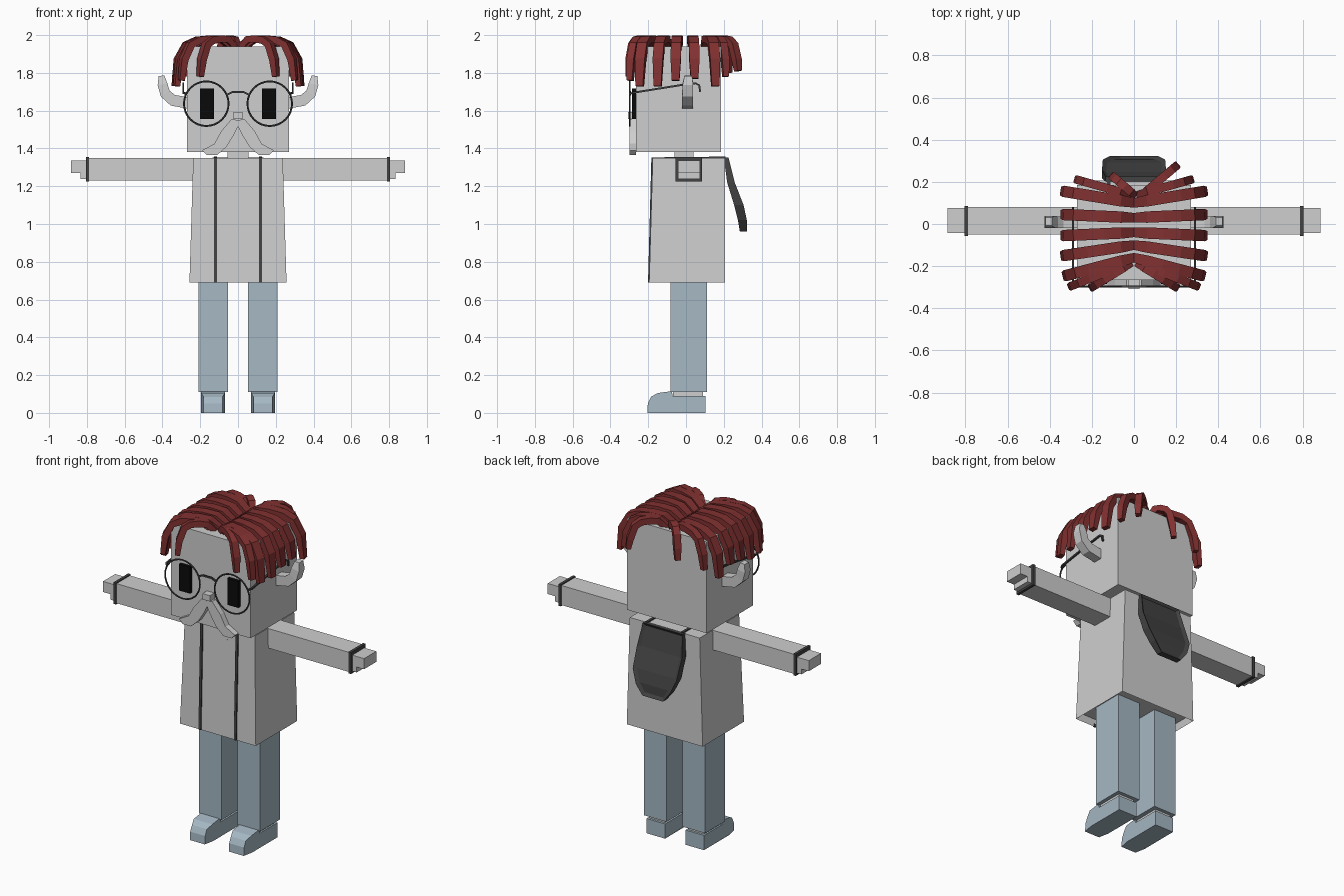
import bpy, bmesh, math
from mathutils import Vector

cube = bpy.data.objects.get("Cube")
if cube:
    bpy.data.objects.remove(cube, do_unlink=True)


def material(name, rgb):
    m = bpy.data.materials.new(name)
    m.use_nodes = True
    m.diffuse_color = (*rgb, 1)
    m.node_tree.nodes["Principled BSDF"].inputs["Base Color"].default_value = (*rgb, 1)
    return m


GREY = material("pale grey", (0.62, 0.62, 0.62))
DENIM = material("denim blue", (0.38, 0.48, 0.55))
RED = material("hair red", (0.22, 0.03, 0.03))
CHARCOAL = material("charcoal", (0.055, 0.055, 0.055))
BLACK = material("eye black", (0.003, 0.003, 0.003))


def finish(bm, name, mat):
    bmesh.ops.recalc_face_normals(bm, faces=bm.faces)
    mesh = bpy.data.meshes.new(name)
    bm.to_mesh(mesh)
    bm.free()
    mesh.materials.append(mat)
    ob = bpy.data.objects.new(name, mesh)
    bpy.context.collection.objects.link(ob)
    return ob


def loft(rings):
    """Skin a list of equal-length rings and cap both ends."""
    bm = bmesh.new()
    rows = [[bm.verts.new(p) for p in ring] for ring in rings]
    n = len(rows[0])
    for a, b in zip(rows, rows[1:]):
        for i in range(n):
            bm.faces.new((a[i], a[(i + 1) % n], b[(i + 1) % n], b[i]))
    bm.faces.new(rows[0][::-1])
    bm.faces.new(rows[-1])
    bm.normal_update()
    return bm


def rect(x0, x1, y0, y1, z):
    return [(x0, y0, z), (x1, y0, z), (x1, y1, z), (x0, y1, z)]


def box(name, mat, x, y, z):
    x = sorted(x)
    return finish(loft([rect(*x, *y, z[0]), rect(*x, *y, z[1])]), name, mat)


def sweep(name, mat, pts, sizes, side):
    """Rectangular bar along a path; sizes are half (width, thickness)."""
    pts = [Vector(p) for p in pts]
    side = Vector(side).normalized()
    rings = []
    for i, p in enumerate(pts):
        tangent = (pts[min(i + 1, len(pts) - 1)] - pts[max(i - 1, 0)]).normalized()
        up = tangent.cross(side).normalized()
        w, h = sizes[i] if isinstance(sizes, list) else sizes
        rings.append([p + side * w * a + up * h * b
                      for a, b in ((1, 1), (-1, 1), (-1, -1), (1, -1))])
    return finish(loft(rings), name, mat)


# Head, neck and coat with a hollow hem
box("head", GREY, (-0.27, 0.27), (-0.265, 0.185), (1.38, 1.94))
box("neck", GREY, (-0.055, 0.055), (-0.06, 0.04), (1.33, 1.39))
bm = loft([rect(-0.257, 0.257, -0.195, 0.206, 0.69),
           rect(-0.237, 0.237, -0.176, 0.206, 1.35)])
hem = [f for f in bm.faces if f.calc_center_median().z < 0.7]
bmesh.ops.inset_region(bm, faces=hem, thickness=0.015)
bmesh.ops.translate(bm, verts=list(hem[0].verts), vec=(0, 0, 0.04))
finish(bm, "coat", GREY)

# Neckline plate
neckline = [(-0.07, 1.348), (-0.07, 1.29), (-0.035, 1.265),
            (0.035, 1.265), (0.07, 1.295), (0.07, 1.348)]
finish(loft([[(x, y - 0.03 * (1.35 - z), z) for x, z in neckline]
             for y in (-0.18, -0.174)]), "neckline", GREY)

for s, label in ((1, "left"), (-1, "right")):
    # Coat trim running up the front and over the shoulder
    sweep(label + "_coat_trim", CHARCOAL,
          [(s * 0.12, -0.196, 0.69), (s * 0.12, -0.179, 1.35), (s * 0.12, 0.21, 1.352)],
          (0.008, 0.005), (1, 0, 0))

    # Arm, cuff and stepped hand
    box(label + "_arm", GREY, (s * 0.22, s * 0.79), (-0.05, 0.08), (1.23, 1.35))
    box(label + "_cuff", CHARCOAL, (s * 0.788, s * 0.805), (-0.056, 0.086), (1.224, 1.356))
    box(label + "_fingers", GREY, (s * 0.80, s * 0.885), (-0.043, 0.075), (1.27, 1.335))
    box(label + "_palm", GREY, (s * 0.80, s * 0.835), (-0.043, 0.075), (1.237, 1.27))

    # Leg, ankle and shoe with a narrowed toe
    box(label + "_leg", DENIM, (s * 0.054, s * 0.208), (-0.082, 0.112), (0.11, 0.74))
    box(label + "_ankle", GREY, (s * 0.08, s * 0.185), (-0.07, 0.09), (0.07, 0.115))
    shoe = [(-0.205, 0), (-0.202, 0.05), (-0.185, 0.085), (-0.15, 0.105),
            (-0.075, 0.115), (-0.07, 0.09), (0.104, 0.09), (0.104, 0)]
    taper = {-0.205: 0.8, -0.202: 0.8, -0.185: 0.8}
    rings = [[(s * 0.132 + e * taper.get(y, 1), y, z) for y, z in shoe]
             for e in (-0.063, 0.063)]
    for ring in rings:
        ring.append((ring[0][0] + (ring[-1][0] - ring[0][0]), -0.14, 0))
    finish(loft(rings), label + "_shoe", DENIM)

    # Upturned ear
    sweep(label + "_ear", GREY,
          [(s * 0.26, 0.008, 1.64), (s * 0.345, 0.008, 1.655), (s * 0.385, 0.008, 1.69),
           (s * 0.40, 0.01, 1.74), (s * 0.405, 0.012, 1.785)],
          [(0.028, 0.03), (0.028, 0.03), (0.028, 0.028), (0.028, 0.026), (0.02, 0.015)],
          (0, 1, 0))

    # Eye, lens rim and temple of the spectacles
    box(label + "_eye", BLACK, (s * 0.127, s * 0.201), (-0.285, -0.264), (1.555, 1.717))
    bpy.ops.mesh.primitive_torus_add(major_segments=32, minor_segments=6, major_radius=0.118,
                                     minor_radius=0.005, location=(s * 0.168, -0.297, 1.637),
                                     rotation=(math.pi / 2, 0, 0))
    rim = bpy.context.object
    rim.name = label + "_lens_rim"
    rim.data.materials.append(CHARCOAL)
    bpy.ops.object.shade_smooth_by_angle()
    sweep(label + "_temple", CHARCOAL,
          [(s * 0.276, -0.297, 1.69), (s * 0.29, -0.28, 1.695), (s * 0.29, -0.03, 1.735),
           (s * 0.29, 0.05, 1.745), (s * 0.29, 0.07, 1.735), (s * 0.29, 0.075, 1.70)],
          (0.005, 0.005), (1, 0, 0))

    # Drooping half of the moustache
    whisker = [(0, 1.55), (0.035, 1.555), (0.09, 1.49), (0.125, 1.425), (0.19, 1.39),
               (0.165, 1.365), (0.11, 1.365), (0.06, 1.41), (0.02, 1.475), (0, 1.515)]
    finish(loft([[(s * x, y, z) for x, z in whisker] for y in (-0.30, -0.264)]),
           label + "_moustache", GREY)

sweep("spectacle_bridge", CHARCOAL,
      [(-0.058, -0.297, 1.685), (-0.03, -0.297, 1.698), (0.03, -0.297, 1.698),
       (0.058, -0.297, 1.685)], (0.005, 0.005), (0, 1, 0))
box("nose", GREY, (-0.025, 0.025), (-0.308, -0.264), (1.556, 1.592))

# Hood hanging at the back, with a raised rim
hood_rows = [(1.352, 0.135, 0.20, 0.225), (1.22, 0.152, 0.218, 0.258),
             (1.10, 0.148, 0.255, 0.305), (1.02, 0.115, 0.275, 0.322),
             (0.96, 0.07, 0.285, 0.322)]
bm = loft([rect(-w, w, a, b, z) for z, w, a, b in hood_rows])
bmesh.ops.recalc_face_normals(bm, faces=bm.faces)
outer = [f for f in bm.faces if f.normal.y > 0.6]
bmesh.ops.inset_region(bm, faces=outer, thickness=0.02)
bmesh.ops.translate(bm, verts=list({v for f in outer for v in f.verts}), vec=(0, -0.012, 0))
finish(bm, "hood", CHARCOAL)

# Hair strands: parting point, tip point and tip height
strands = [
    ((0, 0.10), (0.335, 0.155), 1.73), ((0, 0.03), (0.335, 0.045), 1.77),
    ((0, -0.04), (0.335, -0.055), 1.76), ((0, -0.10), (0.335, -0.15), 1.73),
    ((0, -0.16), (0.325, -0.245), 1.73), ((0.03, -0.19), (0.30, -0.295), 1.76),
    ((0.02, -0.19), (0.20, -0.30), 1.78), ((0.02, 0.14), (0.27, 0.21), 1.78)]
strands = [((s * a, b), (s * c, d), z) for s in (1, -1) for (a, b), (c, d), z in strands]
strands += [((0.04, 0.14), (0.20, 0.275), 1.81), ((0, 0.14), (-0.10, 0.225), 1.80)]
arc = [(0, 0), (0.2, 0.92), (0.42, 1), (0.65, 0.85), (0.82, 0.3)]
for i, (root, tip, low) in enumerate(strands):
    root, tip = Vector((*root, 0)), Vector((*tip, 0))
    run = tip - root
    path = [root.lerp(tip, t) + Vector((0, 0, 1.935 + 0.045 * h)) for t, h in arc]
    path += [root.lerp(tip, 0.95) + Vector((0, 0, 1.87)), tip + Vector((0, 0, low))]
    wide = 0.027 if abs(run.x) > 0.31 else 0.02
    sizes = [(wide * k, 0.019 * k) for k in (0.8, 1, 1, 1, 1, 1, 0.75)]
    sweep("hair_strand_%d" % (i + 1), RED, path, sizes, (-run.y, run.x, 0))
